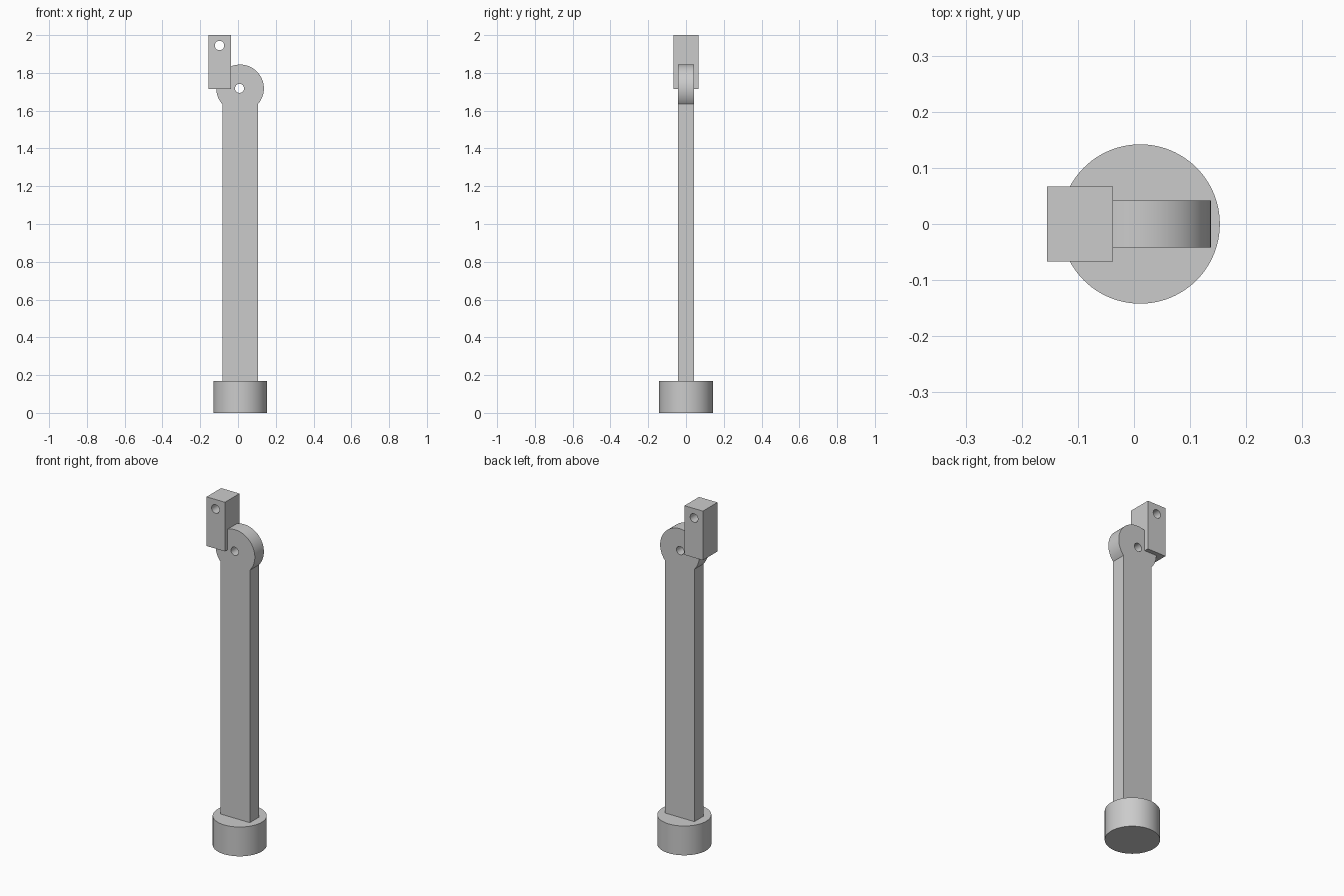
import bpy, bmesh
from math import radians, sin, cos, acos, asin, pi

cube = bpy.data.objects.get("Cube")
if cube:
    bpy.data.objects.remove(cube, do_unlink=True)

grey = bpy.data.materials.new("grey metal")
grey.use_nodes = True
colour = (0.6, 0.6, 0.6, 1)
grey.diffuse_color = colour
grey.node_tree.nodes["Principled BSDF"].inputs["Base Color"].default_value = colour


def arc(cx, cz, r, start, end, n):
    """Points along an arc, both ends included."""
    steps = [start + (end - start) * i / n for i in range(n + 1)]
    return [(cx + r * cos(a), cz + r * sin(a)) for a in steps]


def hole(cx, cz, r):
    return arc(cx, cz, r, 0, 2 * pi, 32)[:-1]


def finish(obj):
    bpy.ops.object.select_all(action='DESELECT')
    obj.select_set(True)
    bpy.context.view_layer.objects.active = obj
    bpy.ops.object.shade_smooth_by_angle(angle=radians(30))


def plate(name, loops, thickness):
    """Extrude an outline with holes, drawn in x and z, along y."""
    curve = bpy.data.curves.new(name, 'CURVE')
    curve.dimensions = '2D'
    curve.fill_mode = 'BOTH'
    curve.extrude = thickness / 2
    for loop in loops:
        spline = curve.splines.new('POLY')
        spline.points.add(len(loop) - 1)
        for point, (x, z) in zip(spline.points, loop):
            point.co = (x, z, 0, 1)
        spline.use_cyclic_u = True
    obj = bpy.data.objects.new(name, curve)
    bpy.context.collection.objects.link(obj)
    obj.rotation_euler.x = radians(90)
    bpy.ops.object.select_all(action='DESELECT')
    obj.select_set(True)
    bpy.context.view_layer.objects.active = obj
    bpy.ops.object.convert(target='MESH')
    obj = bpy.context.object
    bm = bmesh.new()
    bm.from_mesh(obj.data)
    bmesh.ops.remove_doubles(bm, verts=bm.verts, dist=0.0001)
    bmesh.ops.recalc_face_normals(bm, faces=bm.faces)
    bm.to_mesh(obj.data)
    bm.free()
    obj.data.materials.clear()
    obj.data.materials.append(grey)
    finish(obj)


# Round base
axis = 0.011
base_height = 0.17
bpy.ops.mesh.primitive_cylinder_add(vertices=96, radius=0.142, depth=base_height,
                                    location=(axis, 0, base_height / 2))
base = bpy.context.object
base.name = "round_base"
base.data.materials.append(grey)
finish(base)

# Flat arm with a rounded, drilled head
half_width, pivot_z, head_r = 0.094, 1.718, 0.126
corner = -acos(half_width / head_r)
outline = [(axis - half_width, 0.15), (axis + half_width, 0.15)]
outline += arc(axis, pivot_z, head_r, corner, pi - corner, 72)
plate("arm", [outline, hole(axis - 0.003, pivot_z, 0.024)], 0.083)

# Drilled end block
left, right, bottom, top = -0.155, -0.037, 1.715, 2.0
block = [(left, bottom), (right, bottom), (right, top), (left, top)]
plate("end_block", [block, hole(-0.098, 1.945, 0.025)], 0.133)
